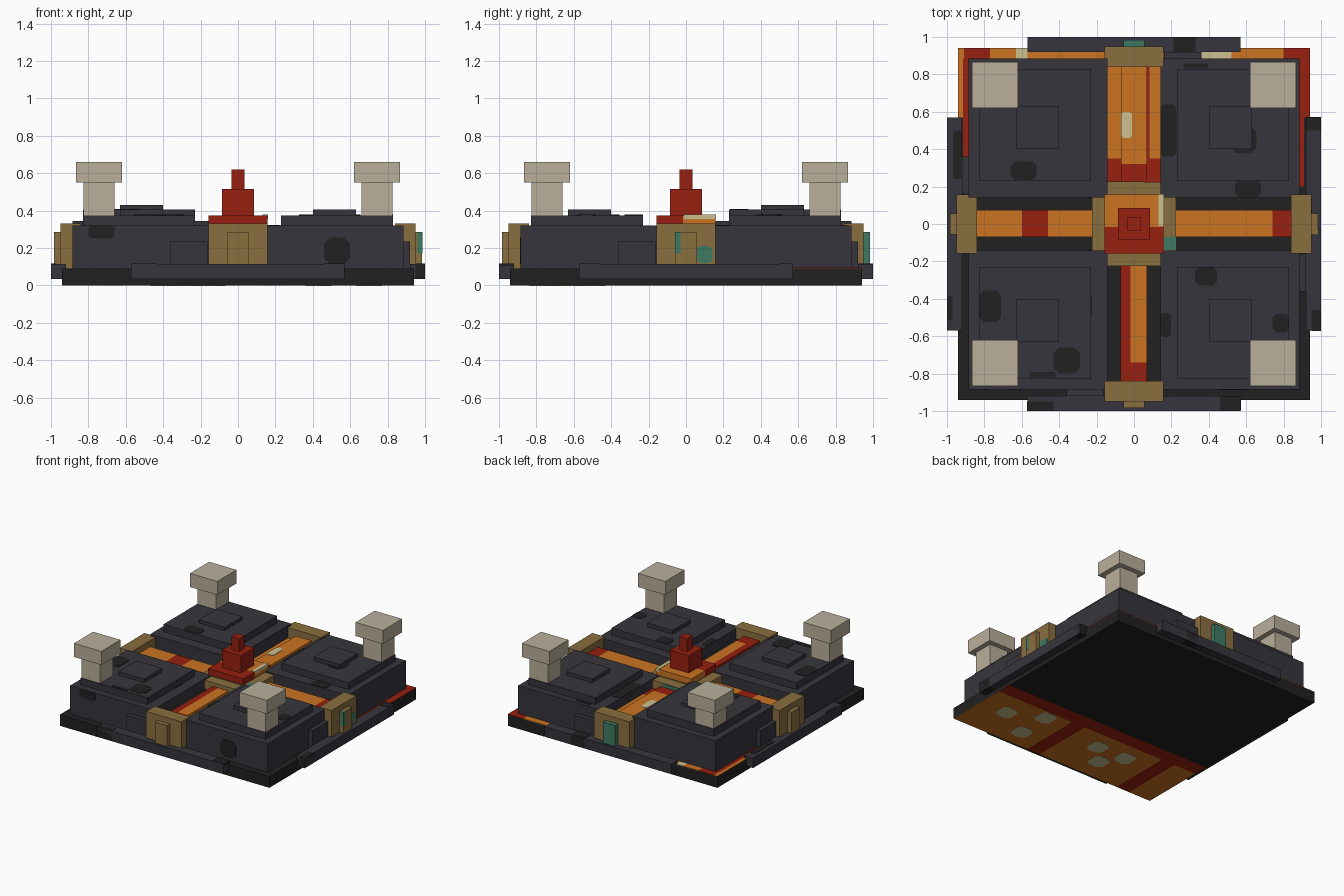
import bpy, bmesh, math
from mathutils import Matrix

if "Cube" in bpy.data.objects:
    bpy.data.objects.remove(bpy.data.objects["Cube"], do_unlink=True)


def lin(c):
    c /= 255
    return c / 12.92 if c <= 0.04045 else ((c + 0.055) / 1.055) ** 2.4


def make_mat(name, rgb):
    m = bpy.data.materials.new(name)
    m.use_nodes = True
    col = [lin(c) for c in rgb] + [1]
    m.diffuse_color = col
    bsdf = m.node_tree.nodes["Principled BSDF"]
    bsdf.inputs["Base Color"].default_value = col
    bsdf.inputs["Roughness"].default_value = 0.9
    return m


SLATE = make_mat("slate", (54, 53, 60))
BLACK = make_mat("soot black", (33, 33, 33))
TAN = make_mat("bronze tan", (138, 111, 64))
ORANGE = make_mat("orange", (203, 116, 34))
RED = make_mat("deep red", (152, 32, 16))
STONE = make_mat("pale stone", (186, 175, 154))
CREAM = make_mat("cream", (204, 192, 145))
GREEN = make_mat("teal green", (62, 122, 98))


def finish(name, bm, mat, turn=0):
    """Turn the mesh about z in quarter turns and link it as an object."""
    bm.transform(Matrix.Rotation(turn * math.pi / 2, 4, 'Z'))
    bmesh.ops.recalc_face_normals(bm, faces=bm.faces)
    me = bpy.data.meshes.new(name)
    bm.to_mesh(me)
    bm.free()
    me.materials.append(mat)
    ob = bpy.data.objects.new(name, me)
    bpy.context.collection.objects.link(ob)
    return ob


def box(name, mat, x0, x1, y0, y1, z0, z1, turn=0):
    bm = bmesh.new()
    bmesh.ops.create_cube(bm, size=1)
    for v in bm.verts:
        v.co = ((x0 + x1) / 2 + v.co.x * (x1 - x0),
                (y0 + y1) / 2 + v.co.y * (y1 - y0),
                (z0 + z1) / 2 + v.co.z * (z1 - z0))
    return finish(name, bm, mat, turn)


def patch(name, mat, cx, cy, w, h, z, upright=False, turn=0, t=0.003):
    """Thin chamfered plate: flat at height z, or upright on the plane y = z facing -y."""
    c = min(w, h) * 0.22
    a, b = w / 2, h / 2
    quarter = [(a, b - c), (a - c, b)]
    pts = quarter + [(-x, y) for x, y in quarter[::-1]]
    pts += [(-x, -y) for x, y in pts]
    bm = bmesh.new()
    if upright:
        vs = [bm.verts.new((cx + x, z, cy + y)) for x, y in pts]
        push = (0, -t, 0)
    else:
        vs = [bm.verts.new((cx + x, cy + y, z)) for x, y in pts]
        push = (0, 0, t)
    f = bm.faces.new(vs)
    r = bmesh.ops.extrude_face_region(bm, geom=[f])
    bmesh.ops.translate(bm, vec=push,
                        verts=[v for v in r["geom"] if isinstance(v, bmesh.types.BMVert)])
    return finish(name, bm, mat, turn)


# Base slab and channel floor
box("base_slab", BLACK, -.94, .94, -.94, .94, 0.003, .09)
box("channel_floor", BLACK, -.85, .85, -.85, .85, .09, .24)

# Painted underside
box("underside_black", BLACK, -.94, .94, -.30, .94, 0, .003)
box("underside_red", RED, -.94, .94, -.42, -.30, 0, .003)
for x0, x1, m in ((-.94, -.74, ORANGE), (-.74, -.62, RED), (-.62, .12, ORANGE),
                  (.12, .24, RED), (.24, .94, ORANGE)):
    box("underside_band", m, x0, x1, -.94, -.42, 0, .003)
for x, y in ((.70, -.62), (.43, -.50), (.43, -.77), (-.14, -.58), (-.40, -.58), (-.28, -.74)):
    patch("underside_patch", CREAM, x, y, .14, .14, 0, t=-.002)

# Painted ledge along the back edge and its corners
T = (.09, .095)
for x0, x1, m in ((-.94, -.91, ORANGE), (-.91, -.77, RED), (-.77, -.63, ORANGE),
                  (-.63, -.57, CREAM), (-.57, .36, ORANGE), (.36, .52, CREAM),
                  (.52, .80, ORANGE), (.80, .94, RED)):
    box("back_ledge", m, x0, x1, .885, .94, *T)
box("left_ledge_outer", ORANGE, -.94, -.915, .57, .885, *T)
box("left_ledge_inner", RED, -.915, -.885, .36, .885, *T)
box("right_ledge_outer", RED, .91, .94, .57, .885, *T)
box("right_ledge_inner", RED, .885, .91, .20, .885, *T)

# Four sides: rail, gate with door panel, low wall plate
for i, side in enumerate(("front", "right", "back", "left")):
    box(side + "_rail", SLATE, -.57, .57, -1, -.92, .035, .115, i)
    box(side + "_gate", TAN, -.158, .158, -.95, -.84, .09, .33, i)
    box(side + "_gate_panel", GREEN if side == "back" else TAN,
        -.055, .055, -.985, -.95, .10, .285, i)
    box(side + "_wall_plate", SLATE, -.36, -.16, -.92, -.88, .09, .235, i)

# Dark sections of the rails
box("front_rail_dark_end", BLACK, -.572, -.43, -1.0, -.95, .034, .117)
box("front_rail_dark_top", BLACK, .46, .572, -.998, -.92, .10, .117)
box("back_rail_dark", BLACK, .21, .33, .92, 1.0, .034, .117)
box("right_rail_dark_back", BLACK, .92, 1.0, .50, .572, .034, .117)
box("right_rail_dark_front", BLACK, .95, 1.0, -.572, -.46, .034, .117)
patch("left_rail_patch", BLACK, -.945, .37, .045, .26, .115)
patch("left_rail_patch_front", BLACK, -.985, -.45, .028, .13, .115)

# Green stains on the right gate
patch("right_gate_stain", GREEN, .10, .165, .085, .09, -.95, True, 1)
box("right_panel_stain", GREEN, .96, .987, -.058, -.03, .17, .285)

# Four quarter blocks with stepped roofs and corner chimneys
for sx, sy, name in ((-1, -1, "front_right"), (1, -1, "front_left"),
                     (1, 1, "back_left"), (-1, 1, "back_right")):
    lift = .025 if (sx, sy) == (-1, 1) else 0

    def tier(part, mat, lo, hi, z0, z1):
        xs, ys = sorted((sx * lo, sx * hi)), sorted((sy * lo, sy * hi))
        box(name + "_" + part, mat, *xs, *ys, z0, z1)

    tier("block", SLATE, .142, .885, .09, .32 + lift)
    tier("roof", SLATE, .23, .83, .32 + lift, .375 + lift * 1.2)
    tier("roof_cap", SLATE, .40, .63, .375 + lift, .405 + lift)
    tier("chimney_stem", STONE, .66, .825, .32, .55)
    tier("chimney_cap", STONE, .62, .865, .55, .66)

# Dark patches on the roofs: x, y, width, depth, height
for p in ((-.77, -.44, .12, .17, .375), (-.36, -.73, .14, .14, .375),
          (-.49, -.805, .14, .03, .375), (-.25, -.44, .05, .13, .32),
          (-.59, .285, .14, .10, .405), (.585, .45, .14, .14, .375),
          (.61, .19, .14, .09, .32), (.185, .50, .085, .28, .32),
          (.33, .845, .13, .025, .32), (.385, -.28, .12, .10, .375),
          (.785, -.53, .09, .10, .375), (.17, -.54, .055, .13, .32)):
    patch("roof_patch", BLACK, *p)

# Dark patches on the front walls
patch("front_wall_patch_high", BLACK, -.73, .285, .14, .07, -.885, True)
patch("front_wall_patch_low", BLACK, .53, .185, .14, .14, -.885, True)

# Coloured causeways running from the hub to each gate
S = (.24, .28)
box("left_way", ORANGE, .22, .74, -.07, .075, *S)
box("left_way_end", RED, .74, .85, -.07, .075, *S)
box("right_way_outer", ORANGE, -.85, -.60, -.07, .075, *S)
box("right_way_band", RED, -.60, -.46, -.07, .075, *S)
box("right_way_inner", ORANGE, -.46, -.22, -.07, .075, *S)
box("front_way_red", RED, -.072, -.02, -.85, -.22, *S)
box("front_way_orange", ORANGE, -.02, .07, -.74, -.22, *S)
box("front_way_end", RED, -.02, .07, -.85, -.74, *S)
box("back_way", ORANGE, -.07, .07, .32, .85, *S)
box("back_way_start", RED, -.07, .07, .22, .32, *S)
for s in (-1, 1):
    x0, x1 = sorted((s * .07, s * .142))
    box("back_way_margin", ORANGE, x0, x1, .35, .85, .24, .246)
    box("back_way_margin_start", RED, x0, x1, .22, .35, .24, .246)
box("back_way_line", RED, .07, .082, .35, .85, .246, .25)
patch("back_way_patch", CREAM, -.04, .53, .06, .14, .28)

# Central hub with stepped tower
box("hub", TAN, -.225, .225, -.225, .225, .24, .31)
box("hub_core", TAN, -.14, .14, -.14, .14, .31, .33)
box("hub_stain_top", GREEN, .16, .227, -.14, -.07, .27, .313)
box("hub_stain_back", GREEN, -.14, .05, .215, .228, .25, .305)
box("plinth_front", RED, -.158, .158, -.158, -.015, .325, .375)
box("plinth_back", ORANGE, -.158, .158, -.015, .158, .325, .375)
box("plinth_cream_strip", CREAM, .13, .16, -.01, .16, .355, .378)
box("tower", RED, -.085, .085, -.085, .085, .375, .515)
box("tower_top", RED, -.035, .035, -.035, .035, .515, .62)
